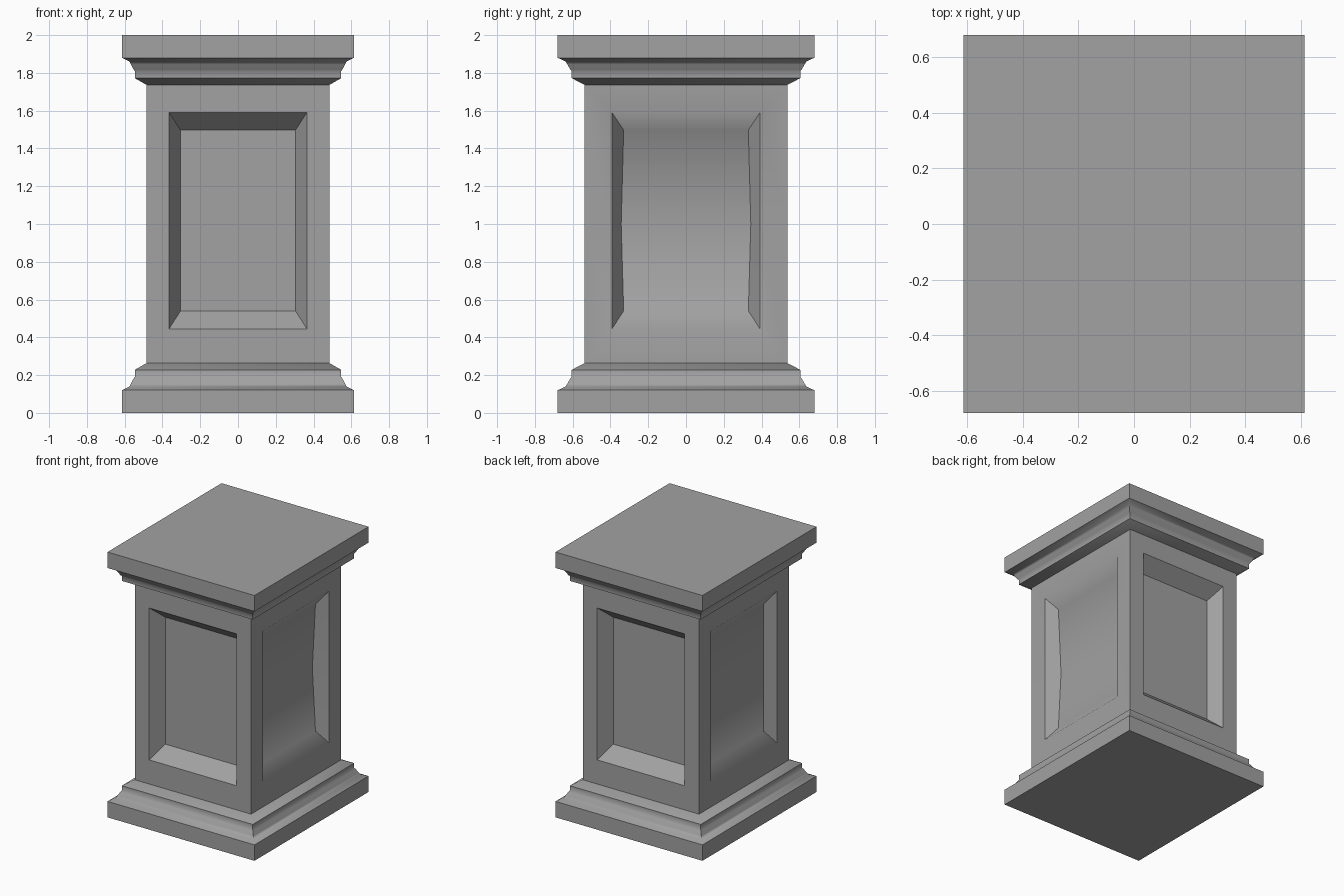
import bpy, bmesh, math
from mathutils import Matrix, Vector

cube = bpy.data.objects.get("Cube")
if cube:
    bpy.data.objects.remove(cube, do_unlink=True)

stone = bpy.data.materials.new("grey_stone")
stone.use_nodes = True
COLOUR = (0.36, 0.36, 0.36, 1)
stone.diffuse_color = COLOUR
stone.node_tree.nodes["Principled BSDF"].inputs["Base Color"].default_value = COLOUR

DEPTH_RATIO = 1.108          # the plan is slightly deeper than wide
SHAFT_X, SHAFT_Y = 0.485, 0.537
SHAFT_LOW, SHAFT_HIGH = 0.263, 1.737


def finish(name, bm):
    bmesh.ops.remove_doubles(bm, verts=bm.verts, dist=0.0005)
    bmesh.ops.recalc_face_normals(bm, faces=bm.faces)
    mesh = bpy.data.meshes.new(name)
    bm.to_mesh(mesh)
    bm.free()
    mesh.materials.append(stone)
    obj = bpy.data.objects.new(name, mesh)
    bpy.context.collection.objects.link(obj)
    bpy.ops.object.select_all(action="DESELECT")
    obj.select_set(True)
    bpy.context.view_layer.objects.active = obj
    bpy.ops.object.shade_smooth_by_angle(angle=math.radians(40))


def bridge(bm, a, b):
    n = len(a)
    for i in range(n):
        bm.faces.new((a[i], a[(i + 1) % n], b[(i + 1) % n], b[i]))


def moulding(name, profile, flip):
    """Stepped rectangular moulding, closed at both ends."""
    bm = bmesh.new()
    rings = []
    for r, z in profile:
        z = 2 - z if flip else z
        rings.append([bm.verts.new((sx * r, sy * r * DEPTH_RATIO, z))
                      for sx, sy in ((-1, -1), (1, -1), (1, 1), (-1, 1))])
    for a, b in zip(rings, rings[1:]):
        bridge(bm, a, b)
    bm.faces.new(rings[0])
    bm.faces.new(rings[-1])
    finish(name, bm)


def panel_side(bm, turn, half, dist, outer, inner, depth, mid_inner, mid_depth):
    """One shaft face with a sloped recess; the recess floor may fold at mid height."""
    spin = Matrix.Rotation(math.radians(turn), 3, "Z")
    mid = (SHAFT_LOW + SHAFT_HIGH) / 2

    def loop(w, low, high, d, mid_w, mid_d):
        points = ((-w, d, low), (w, d, low), (mid_w, mid_d, mid),
                  (w, d, high), (-w, d, high), (-mid_w, mid_d, mid))
        return [bm.verts.new(spin @ Vector((x, back - dist, z))) for x, back, z in points]

    edge = loop(half, SHAFT_LOW, SHAFT_HIGH, 0, half, 0)
    rim = loop(outer, 0.445, 1.59, 0, outer, 0)
    floor = loop(inner, 0.54, 1.497, depth, mid_inner, mid_depth)
    bridge(bm, edge, rim)
    bridge(bm, rim, floor)
    bm.faces.new((floor[0], floor[1], floor[2], floor[5]))
    bm.faces.new((floor[5], floor[2], floor[3], floor[4]))


# Base and cap share one mirrored profile
PROFILE = [(0.613, 0), (0.613, 0.12), (0.575, 0.14), (0.567, 0.155), (0.552, 0.183),
           (0.546, 0.192), (0.546, 0.228), (0.485, 0.263)]
moulding("base_moulding", PROFILE, False)
moulding("cap_moulding", PROFILE, True)

# Shaft with a recessed panel on each side
shaft = bmesh.new()
for turn in (0, 180):
    panel_side(shaft, turn, SHAFT_X, SHAFT_Y, 0.365, 0.304, 0.105, 0.304, 0.105)
panel_side(shaft, 90, SHAFT_Y, SHAFT_X, 0.392, 0.33, 0.07, 0.343, 0.105)
panel_side(shaft, 270, SHAFT_Y, SHAFT_X, 0.392, 0.33, 0.07, 0.33, 0.07)
finish("panelled_shaft", shaft)
